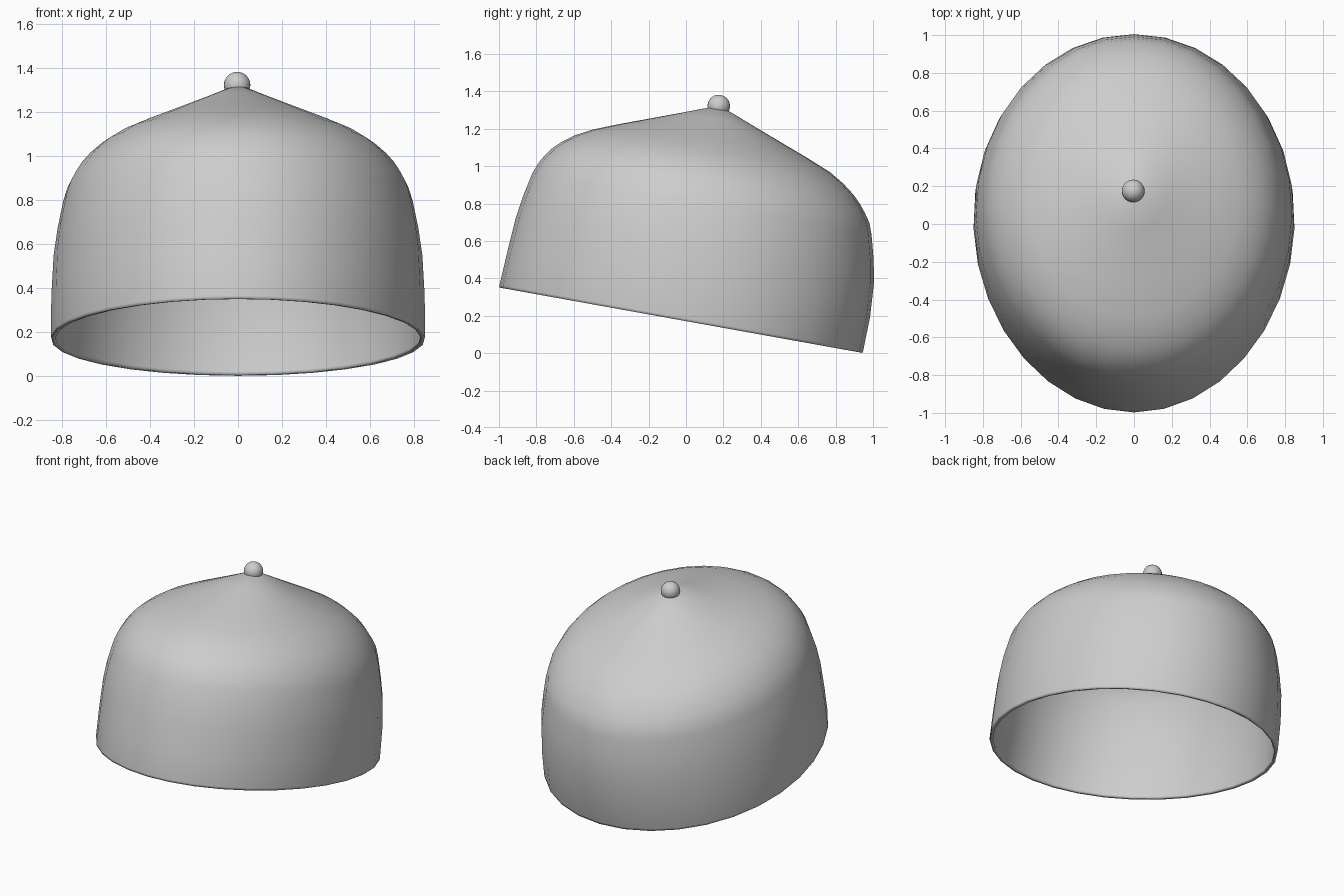
import bpy
import bmesh
from math import atan2, cos, sin, pi
from mathutils import Matrix

cube = bpy.data.objects.get("Cube")
if cube:
    bpy.data.objects.remove(cube, do_unlink=True)

SIDES = 32
WIDTH_RATIO = 0.86
TILT = Matrix.Translation((0, -0.027, 0.176)) @ Matrix.Rotation(-atan2(0.35, 1.945), 4, "X")

grey = bpy.data.materials.new("plain grey")
grey.use_nodes = True
grey.diffuse_color = (0.61, 0.61, 0.61, 1)
grey.node_tree.nodes["Principled BSDF"].inputs["Base Color"].default_value = grey.diffuse_color


def add_object(name, bm):
    """Turn a bmesh into a smooth grey object."""
    bmesh.ops.recalc_face_normals(bm, faces=bm.faces)
    for face in bm.faces:
        face.smooth = True
    mesh = bpy.data.meshes.new(name)
    bm.to_mesh(mesh)
    bm.free()
    mesh.materials.append(grey)
    obj = bpy.data.objects.new(name, mesh)
    bpy.context.collection.objects.link(obj)
    return obj


# Cap shell: oval rings (radius, height, backward shift) from rim to flat top
profile = [(0.986, 0, 0), (0.988, 0.015, 0), (0.985, 0.2, 0.007), (0.973, 0.38, 0.007),
           (0.953, 0.5, 0.004), (0.922, 0.63, 0), (0.9, 0.69, 0), (0.87, 0.738, -0.003),
           (0.838, 0.78, -0.005), (0.795, 0.823, -0.005), (0.73, 0.872, -0.004),
           (0.645, 0.92, 0), (0.5, 0.978, 0), (0.36, 1.03, 0), (0.2, 1.09, 0),
           (0.057, 1.145, 0)]
bm = bmesh.new()
rings = []
for radius, height, shift in profile:
    # The rim is egg-shaped, narrower at the front; higher rings are true ovals
    taper = 0.045 * max(0, 1 - height / 0.5)
    ring = []
    for i in range(SIDES):
        a = 2 * pi * i / SIDES
        width = radius * WIDTH_RATIO * (1 + taper * sin(a))
        ring.append(bm.verts.new((width * cos(a), radius * sin(a) + shift, height)))
    rings.append(ring)
for low, high in zip(rings, rings[1:]):
    for i in range(SIDES):
        j = (i + 1) % SIDES
        bm.faces.new((low[i], low[j], high[j], high[i]))
bm.faces.new(rings[-1])
bm.transform(TILT)
shell = add_object("cap_shell", bm)

# Thin wall, grown inwards
wall = shell.modifiers.new("wall", "SOLIDIFY")
wall.thickness = 0.02
wall.offset = -1

# Round button on the tip
bm = bmesh.new()
bmesh.ops.create_uvsphere(bm, u_segments=24, v_segments=16, radius=0.06)
bm.transform(TILT @ Matrix.Translation((-0.004, -0.004, 1.163)))
add_object("top_button", bm)
